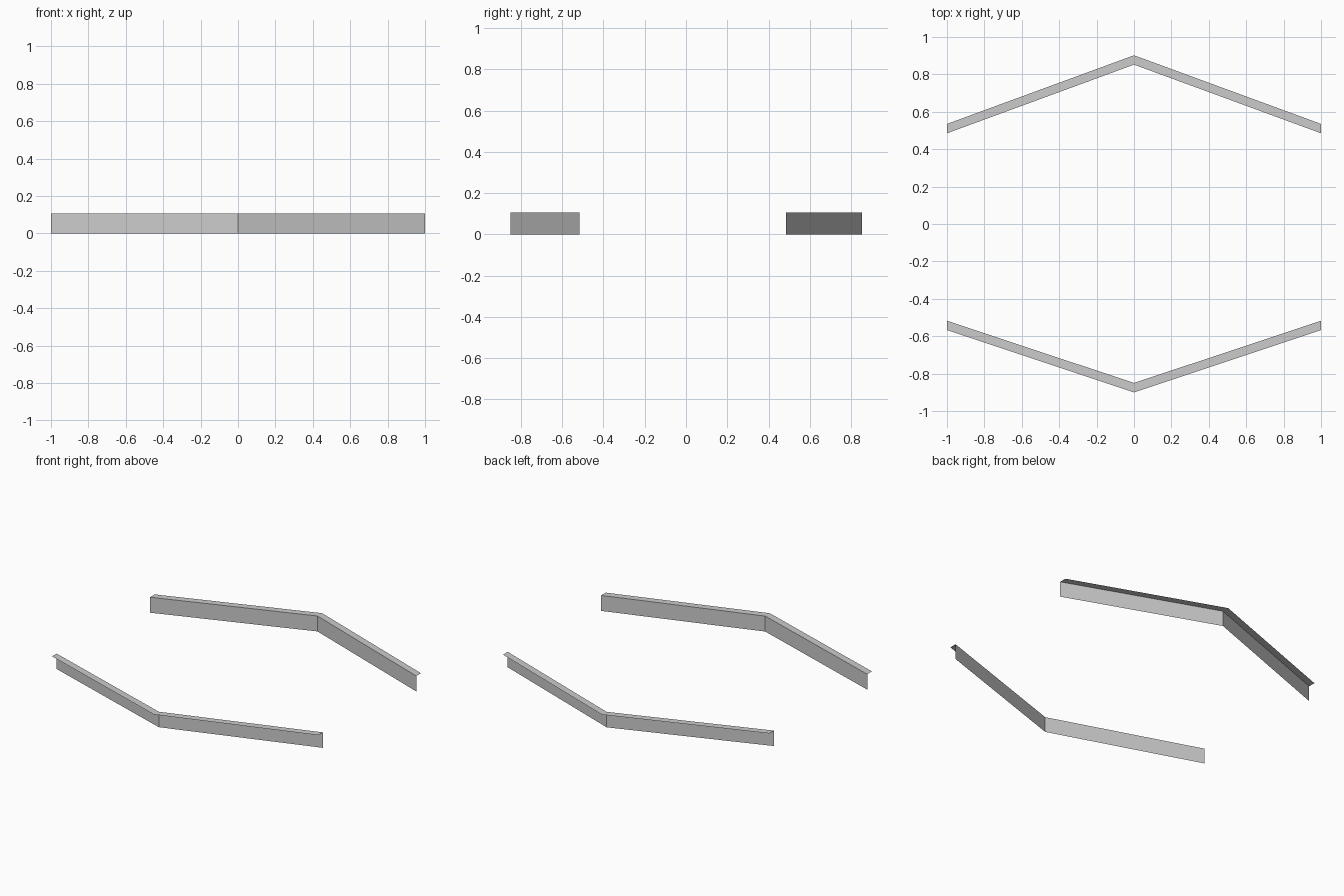
import bpy
import bmesh

cube = bpy.data.objects.get("Cube")
if cube:
    bpy.data.objects.remove(cube, do_unlink=True)

HEIGHT = 0.105

grey = bpy.data.materials.new("plain_grey")
grey.use_nodes = True
colour = (0.6, 0.6, 0.6, 1)
grey.diffuse_color = colour
grey.node_tree.nodes["Principled BSDF"].inputs["Base Color"].default_value = colour


def angle_strip(name, side, end_y, peak_y, flange):
    """Bent sheet: an upright web with a flange folded outward along its top."""
    bm = bmesh.new()
    sections = []
    for x, y in ((-1, end_y), (0, peak_y), (1, end_y)):
        section = ((y, 0), (y, HEIGHT), (y + flange, HEIGHT))
        sections.append([bm.verts.new((x, side * sy, z)) for sy, z in section])
    for a, b in zip(sections, sections[1:]):
        for i in range(2):
            face = bm.faces.new((a[i], b[i], b[i + 1], a[i + 1]))
            face.normal_update()
            # Webs face outward, flanges face up
            facing = face.normal.y * side if i == 0 else face.normal.z
            if facing < 0:
                face.normal_flip()
    mesh = bpy.data.meshes.new(name)
    bm.to_mesh(mesh)
    bm.free()
    mesh.materials.append(grey)
    obj = bpy.data.objects.new(name, mesh)
    bpy.context.collection.objects.link(obj)


# The two facing strips
angle_strip("front_angle_strip", -1, 0.517, 0.85, 0.05)
angle_strip("back_angle_strip", 1, 0.485, 0.852, 0.05)
